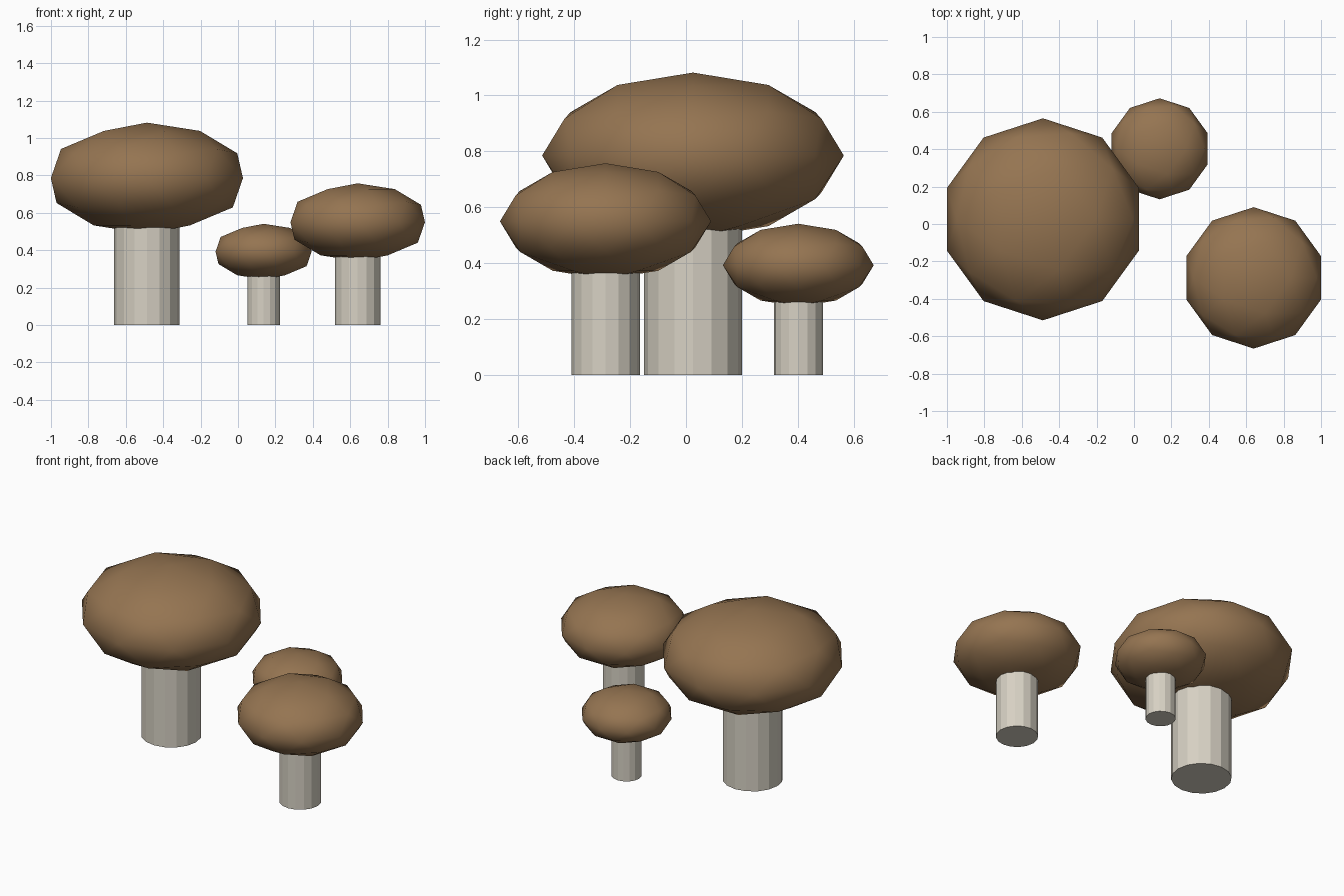
import bpy

if "Cube" in bpy.data.objects:
    bpy.data.objects.remove(bpy.data.objects["Cube"])


def make_material(name, rgb):
    mat = bpy.data.materials.new(name)
    mat.diffuse_color = (*rgb, 1.0)
    mat.use_nodes = True
    mat.node_tree.nodes["Principled BSDF"].inputs["Base Color"].default_value = mat.diffuse_color
    return mat


cap_brown = make_material("cap brown", (0.30, 0.176, 0.083))
stem_cream = make_material("stem cream", (0.68, 0.64, 0.55))


def add_mushroom(label, x, y, size):
    # Flat-sided stem, reaching up into the cap
    height = 0.70 * size
    bpy.ops.mesh.primitive_cylinder_add(
        vertices=16, radius=0.175 * size, depth=height, location=(x, y, height / 2))
    stem = bpy.context.object
    stem.name = label + "_stem"
    stem.data.materials.append(stem_cream)

    # Flattened low-poly cap with smooth shading
    bpy.ops.mesh.primitive_ico_sphere_add(
        subdivisions=2, radius=0.54 * size, location=(x, y, 0.785 * size))
    cap = bpy.context.object
    cap.name = label + "_cap"
    cap.scale.z = 0.55
    bpy.ops.object.transform_apply(location=False, rotation=False, scale=True)
    bpy.ops.object.shade_smooth()
    cap.data.materials.append(cap_brown)


# Three mushrooms of decreasing size
add_mushroom("large_mushroom", -0.487, 0.025, 1.0)
add_mushroom("medium_mushroom", 0.64, -0.288, 0.7)
add_mushroom("small_mushroom", 0.137, 0.402, 0.5)
